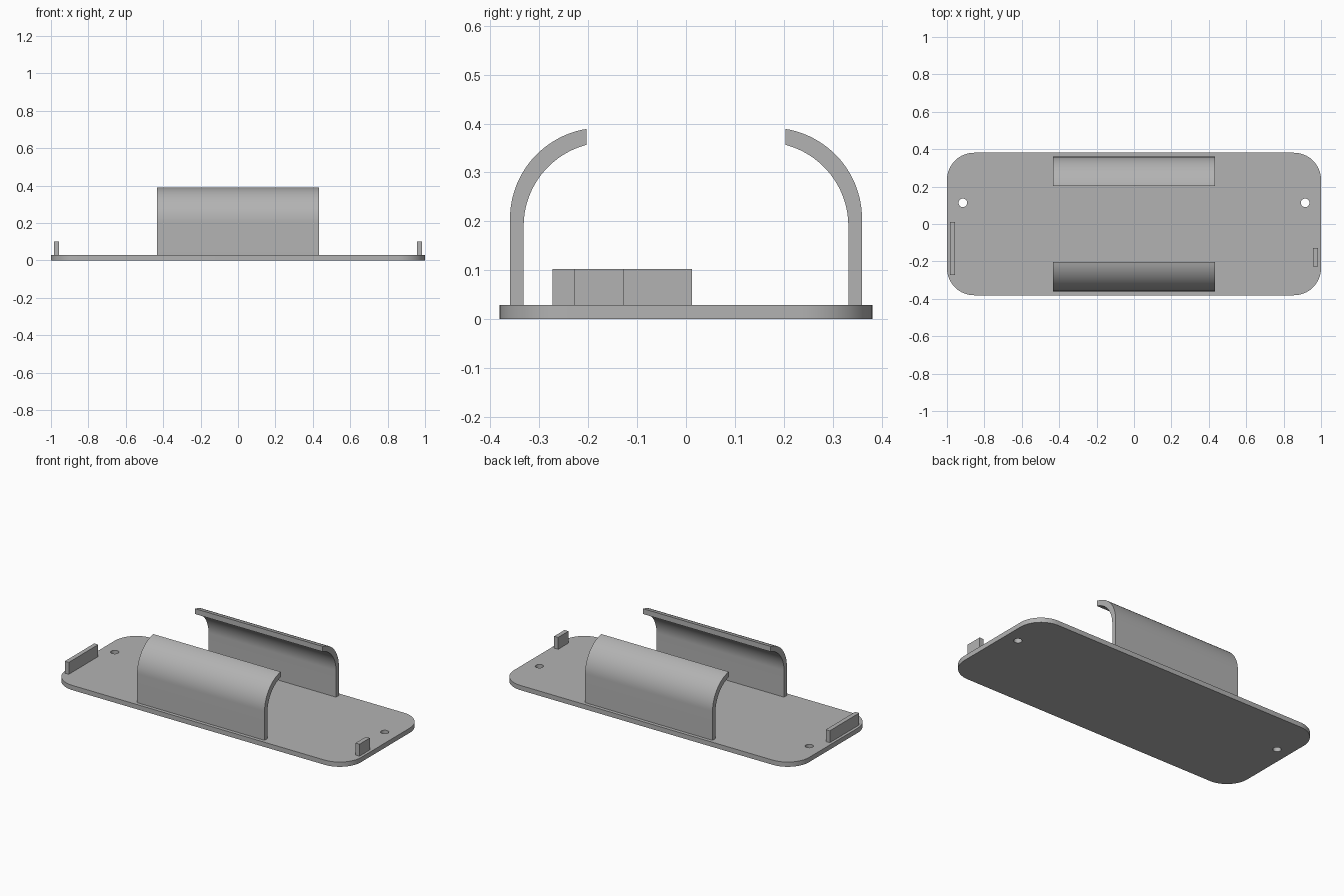
import bpy, bmesh, math
from mathutils import Vector

cube = bpy.data.objects.get("Cube")
if cube:
    bpy.data.objects.remove(cube, do_unlink=True)

GREY = (0.45, 0.45, 0.45, 1)
grey = bpy.data.materials.new("plain_grey")
grey.use_nodes = True
grey.diffuse_color = GREY
grey.node_tree.nodes["Principled BSDF"].inputs["Base Color"].default_value = GREY

PLATE_TOP = 0.029


def arc(cx, cy, r, start, end, steps):
    """Points along a circular arc, angles in degrees."""
    angles = [math.radians(start + (end - start) * i / steps) for i in range(steps + 1)]
    return [(cx + r * math.cos(a), cy + r * math.sin(a)) for a in angles]


def prism(name, loop, direction, place):
    """Extrude a closed 2D profile along a direction."""
    bm = bmesh.new()
    face = bm.faces.new([bm.verts.new(place(*p)) for p in loop])
    extruded = bmesh.ops.extrude_face_region(bm, geom=[face])["geom"]
    verts = [v for v in extruded if isinstance(v, bmesh.types.BMVert)]
    bmesh.ops.translate(bm, verts=verts, vec=Vector(direction))
    bmesh.ops.recalc_face_normals(bm, faces=bm.faces)
    mesh = bpy.data.meshes.new(name)
    bm.to_mesh(mesh)
    bm.free()
    obj = bpy.data.objects.new(name, mesh)
    bpy.context.collection.objects.link(obj)
    mesh.materials.append(grey)
    return obj


def smooth(obj):
    bpy.ops.object.select_all(action='DESELECT')
    obj.select_set(True)
    bpy.context.view_layer.objects.active = obj
    bpy.ops.object.shade_smooth_by_angle(angle=math.radians(30))


# Base plate with rounded corners
radius, half_x, half_y = 0.145, 1.0, 0.381
outline = []
for i, (sx, sy) in enumerate([(1, 1), (-1, 1), (-1, -1), (1, -1)]):
    outline += arc(sx * (half_x - radius), sy * (half_y - radius), radius,
                   90 * i, 90 * i + 90, 16)
plate = prism("base_plate", outline, (0, 0, PLATE_TOP), lambda x, y: (x, y, 0))

# Screw holes through the plate
for side in (-1, 1):
    ring = arc(side * 0.915, 0.113, 0.023, 0, 360, 32)[:-1]
    cutter = prism("hole_cutter", ring, (0, 0, 0.2), lambda x, y: (x, y, -0.1))
    cut = plate.modifiers.new("hole", 'BOOLEAN')
    cut.operation = 'DIFFERENCE'
    cut.solver = 'EXACT'
    cut.object = cutter
    bpy.ops.object.select_all(action='DESELECT')
    plate.select_set(True)
    bpy.context.view_layer.objects.active = plate
    bpy.ops.object.modifier_apply(modifier=cut.name)
    bpy.data.objects.remove(cutter, do_unlink=True)
smooth(plate)


def wall_curve(wall_y, start_z, lip_y, lip_z):
    """Arc tangent to a vertical wall that ends at the lip."""
    dy, dz = wall_y - lip_y, lip_z - start_z
    r = (dy * dy + dz * dz) / (2 * dy)
    end = math.degrees(math.atan2(dz, r - dy))
    return arc(wall_y - r, start_z, r, 0, end, 24)


# Curved clip walls, front and back
outer = wall_curve(0.36, 0.205, 0.203, 0.389)
inner = wall_curve(0.332, 0.19, 0.203, 0.3565)
profile = [(0.36, PLATE_TOP)] + outer + inner[::-1] + [(0.332, PLATE_TOP)]
for name, side in (("front_clip", -1), ("back_clip", 1)):
    clip = prism(name, profile, (0.864, 0, 0), lambda y, z: (-0.432, side * y, z))
    smooth(clip)

# Upright end tabs
for name, x0, x1, y0, y1 in (("right_tab", -0.983, -0.956, -0.273, 0.012),
                             ("left_tab", 0.956, 0.983, -0.228, -0.128)):
    prism(name, [(x0, y0), (x1, y0), (x1, y1), (x0, y1)], (0, 0, 0.102 - PLATE_TOP),
          lambda x, y: (x, y, PLATE_TOP))
